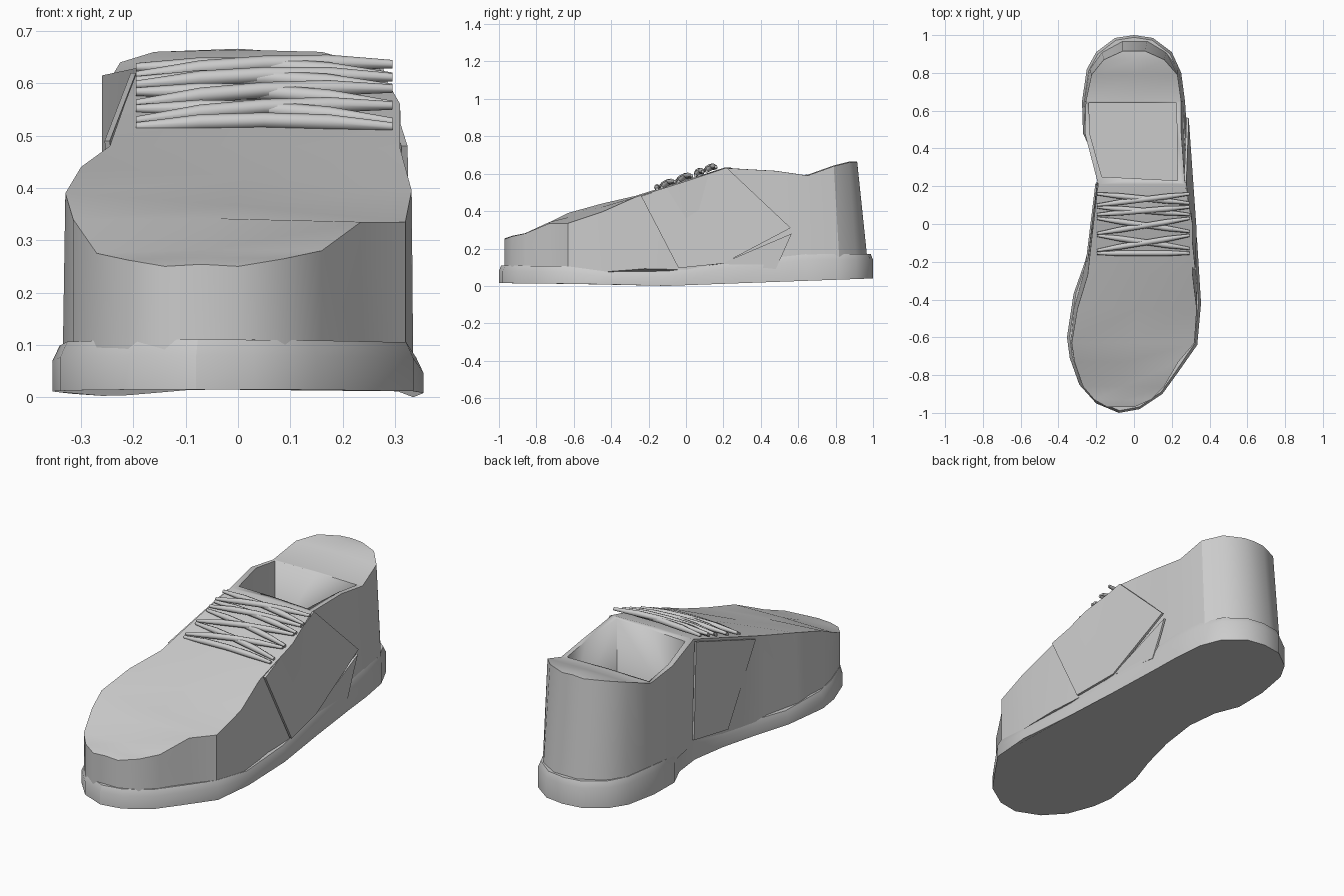
import bpy, bmesh, math

if "Cube" in bpy.data.objects:
    bpy.data.objects.remove(bpy.data.objects["Cube"])


def make(name, rings=None, verts=None, faces=None, angle=30):
    """Mesh from lofted closed rings (capped) or from plain verts and faces."""
    bm = bmesh.new()
    if rings:
        loops = [[bm.verts.new(p) for p in r] for r in rings]
        n = len(loops[0])
        for a, b in zip(loops, loops[1:]):
            for i in range(n):
                j = (i + 1) % n
                bm.faces.new((a[i], a[j], b[j], b[i]))
        bm.faces.new(loops[0][::-1])
        bm.faces.new(loops[-1])
    bmesh.ops.recalc_face_normals(bm, faces=bm.faces)
    me = bpy.data.meshes.new(name)
    bm.to_mesh(me)
    bm.free()
    ob = bpy.data.objects.new(name, me)
    bpy.context.collection.objects.link(ob)
    bpy.ops.object.select_all(action='DESELECT')
    ob.select_set(True)
    bpy.context.view_layer.objects.active = ob
    bpy.ops.object.shade_smooth_by_angle(angle=math.radians(angle))
    return ob


def lerp(table, y):
    if y <= table[0][0]:
        return table[0][1]
    for (a, za), (b, zb) in zip(table, table[1:]):
        if y <= b:
            return za + (zb - za) * (y - a) / (b - a)
    return table[-1][1]


# sole: outline raised between a bottom and a top height profile
outline = [(-.08, -1), (.03, -.98), (.15, -.9), (.23, -.79), (.335, -.64),
           (.355, -.42), (.335, -.1), (.305, .2), (.28, .5), (.27, .65),
           (.25, .8), (.2, .91), (.1, .985), (0, 1), (-.1, .985), (-.2, .91),
           (-.25, .82), (-.275, .65), (-.27, .48), (-.215, .36), (-.19, .2),
           (-.21, 0), (-.26, -.2), (-.32, -.37), (-.355, -.6), (-.34, -.71),
           (-.29, -.85), (-.2, -.95)]
bottom = [(-1, .015), (-.5, .01), (-.1, 0), (.3, .015), (1, .04)]
top = [(-1, .11), (-.64, .105), (-.45, .075), (-.02, .08), (.2, .12),
       (.65, .17), (1, .17)]
make("sole", [
    [(x, y, lerp(bottom, y)) for x, y in outline],
    [(x, y, lerp(top, y) - .03) for x, y in outline],
    [(x * .96, y * .988, lerp(top, y)) for x, y in outline]])

# upper: y, base left/right, top y, top left/right, top height left/right
stations = [
    (-.97, -.14, .0, -.97, -.14, .0, .25, .25),
    (-.93, -.21, .09, -.93, -.21, .09, .262, .265),
    (-.86, -.27, .16, -.86, -.27, .16, .275, .28),
    (-.73, -.315, .235, -.73, -.315, .235, .34, .335),
    (-.63, -.335, .32, -.63, -.33, .32, .39, .335),
    (-.45, -.32, .335, -.45, -.30, .332, .44, .395),
    (-.27, -.27, .33, -.27, -.245, .31, .48, .475),
    (0, -.205, .315, 0, -.215, .31, .565, .56),
    (.21, -.185, .29, .21, -.19, .27, .63, .63),
    (.48, -.26, .265, .48, -.26, .25, .615, .615),
    (.65, -.262, .26, .65, -.255, .25, .59, .59),
    (.82, -.235, .235, .79, -.225, .23, .64, .64),
    (.91, -.17, .17, .87, -.16, .16, .66, .66),
    (.97, -.06, .07, .915, -.06, .06, .662, .662)]
rings = []
for y, bl, br, ty, tl, tr, zl, zr in stations:
    zb = lerp(top, y) - .03
    rings.append([(bl, y, zb), (tl, ty, zl),
                  ((tl + tr) / 2, ty, (zl + zr) / 2 + .004),
                  (tr, ty, zr), (br, y, zb)])
upper = make("upper", rings)

# foot opening cut into the upper
hole = [(-.17, .25), (.23, .23), (.225, .64), (-.238, .64), (-.235, .48)]
cutter = make("opening_cutter",
              [[(x, y, z) for x, y in hole] for z in (.2, .9)])
cutter.hide_render = True
cutter.hide_viewport = False
cutter.display_type = 'WIRE'
cut = upper.modifiers.new("opening", 'BOOLEAN')
cut.object = cutter
cut.operation = 'DIFFERENCE'
cut.solver = 'EXACT'
# bake the cut so the helper can go
bpy.context.view_layer.objects.active = upper
bpy.ops.object.modifier_apply(modifier=cut.name)
bpy.data.objects.remove(cutter)


# side panels overlapping the upper
def panel(name, pts, t):
    make(name, [pts, [(x + t, y, z) for x, y, z in pts]], angle=20)


panel("right_panel", [(.312, -.24, .48), (.265, .22, .63), (.278, .56, .31),
                      (.29, .2, .12), (.32, -.04, .095)], .012)
panel("right_lower_tab", [(.285, .19, .12), (.275, .48, .09),
                          (.272, .53, .2), (.272, .565, .28)], .01)
panel("left_panel", [(-.245, -.2, .49), (-.195, .21, .62),
                     (-.19, .22, .12), (-.215, -.02, .09)], -.01)


# laces: faceted tubes lying on the sloping instep
def lace(i, y0, y1, lift):
    x0, x1 = -.195, .295
    pts = []
    for k in range(5):
        t = k / 4
        y = y0 + (y1 - y0) * t
        z = .563 + y * .36 + lift + .012 * math.sin(math.pi * t)
        pts.append((x0 + (x1 - x0) * t, y, z, .008 if k in (0, 4) else .015))
    make(f"lace_{i}", [[(x, y + r * math.cos(a), z + r * math.sin(a))
                        for a in (s * math.pi / 4 for s in range(8))]
                       for x, y, z, r in pts], angle=50)


rows = [(-.155, -.155), (-.14, -.06), (-.06, -.13), (-.05, .03), (.03, -.04),
        (.05, .09), (.09, .05), (.1, .16), (.16, .11)]
for i, (a, b) in enumerate(rows):
    lace(i + 1, a, b, .01 + .006 * (i % 2))
